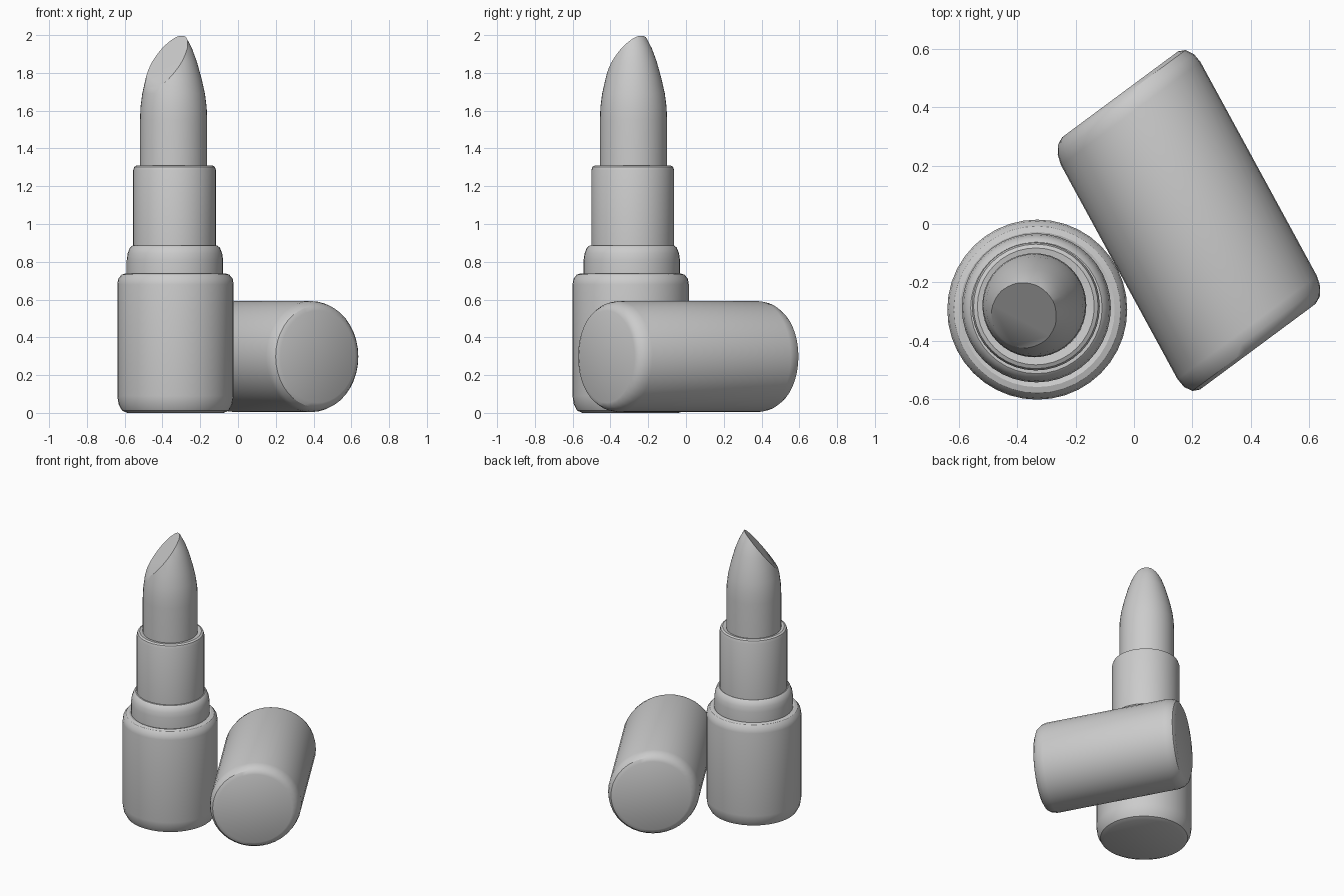
import bpy, bmesh, math
from mathutils import Vector, Matrix

if "Cube" in bpy.data.objects:
    bpy.data.objects.remove(bpy.data.objects["Cube"])

SEG = 40


def lathe(name, profile, close_bottom=False, close_top=False):
    """Revolve (radius, height) points around z; returns name and bmesh."""
    bm = bmesh.new()
    rings = []
    for r, z in profile:
        rings.append([bm.verts.new((r * math.cos(2 * math.pi * i / SEG),
                                    r * math.sin(2 * math.pi * i / SEG), z))
                      for i in range(SEG)])
    for lo, hi in zip(rings, rings[1:]):
        for i in range(SEG):
            j = (i + 1) % SEG
            bm.faces.new((lo[i], lo[j], hi[j], hi[i]))
    if close_bottom:
        bm.faces.new(rings[0][::-1])
    if close_top:
        bm.faces.new(rings[-1])
    return name, bm


def finish(part, matrix):
    name, bm = part
    bm.transform(matrix)
    bmesh.ops.recalc_face_normals(bm, faces=bm.faces[:])
    mesh = bpy.data.meshes.new(name)
    bm.to_mesh(mesh)
    bm.free()
    obj = bpy.data.objects.new(name, mesh)
    bpy.context.collection.objects.link(obj)
    bpy.ops.object.select_all(action='DESELECT')
    obj.select_set(True)
    bpy.context.view_layer.objects.active = obj
    bpy.ops.object.shade_smooth_by_angle(angle=math.radians(32))
    return obj


def at(x, y):
    return Matrix.Translation((x, y, 0))


# Outer case with rounded bottom and shoulder
finish(lathe("case", [(0.255, 0), (0.283, 0.012), (0.301, 0.045), (0.308, 0.09),
                      (0.308, 0.68), (0.303, 0.71), (0.285, 0.732),
                      (0.265, 0.738), (0.245, 0.732)], close_bottom=True),
       at(-0.331, -0.293))

# Stepped collar above the case
finish(lathe("collar", [(0.255, 0.725), (0.255, 0.81), (0.25, 0.845),
                        (0.238, 0.875), (0.225, 0.885), (0.213, 0.885)]),
       at(-0.334, -0.287))

# Inner sleeve holding the bullet
finish(lathe("sleeve", [(0.219, 0.875), (0.219, 1.285), (0.213, 1.303),
                        (0.2, 1.31), (0.172, 1.305)]),
       at(-0.336, -0.282))

# Lipstick bullet: ogive with a slanted cut facing front left
bullet = lathe("bullet", [(0.178, 1.295), (0.178, 1.55), (0.175, 1.62), (0.166, 1.69),
                          (0.148, 1.77), (0.123, 1.86), (0.097, 1.93),
                          (0.066, 1.99), (0.035, 2.025), (0.01, 2.04)], close_top=True)
facing = Vector((-0.72, -0.69, 0)).normalized()
bm = bullet[1]
cut = bmesh.ops.bisect_plane(bm, geom=bm.verts[:] + bm.edges[:] + bm.faces[:],
                             plane_co=(0, 0, 1.92),
                             plane_no=(facing * 0.31 + Vector((0, 0, 0.245))).normalized(),
                             clear_outer=True)
rim = [e for e in cut['geom_cut'] if isinstance(e, bmesh.types.BMEdge)]
bmesh.ops.contextual_create(bm, geom=rim)
finish(bullet, at(-0.341, -0.278))

# Cap lying on its side, ends slightly slanted to its axis
R, H = 0.294, 0.492
end = [(R, H - 0.075), (R - 0.007, H - 0.04), (R - 0.025, H - 0.012), (R - 0.05, H)]
axis = Vector((0.478, -0.878, 0)).normalized()
across = Vector((0.878, 0.478, 0)).normalized()
across -= axis * 0.14
lay = Matrix.Identity(4)
for col, vec in enumerate((across, Vector((0, 0, 1)), axis, Vector((0.188, 0.012, R + 0.004)))):
    for row in range(3):
        lay[row][col] = vec[row]
finish(lathe("cap", [(r, -z) for r, z in reversed(end)] + end, True, True), lay)
